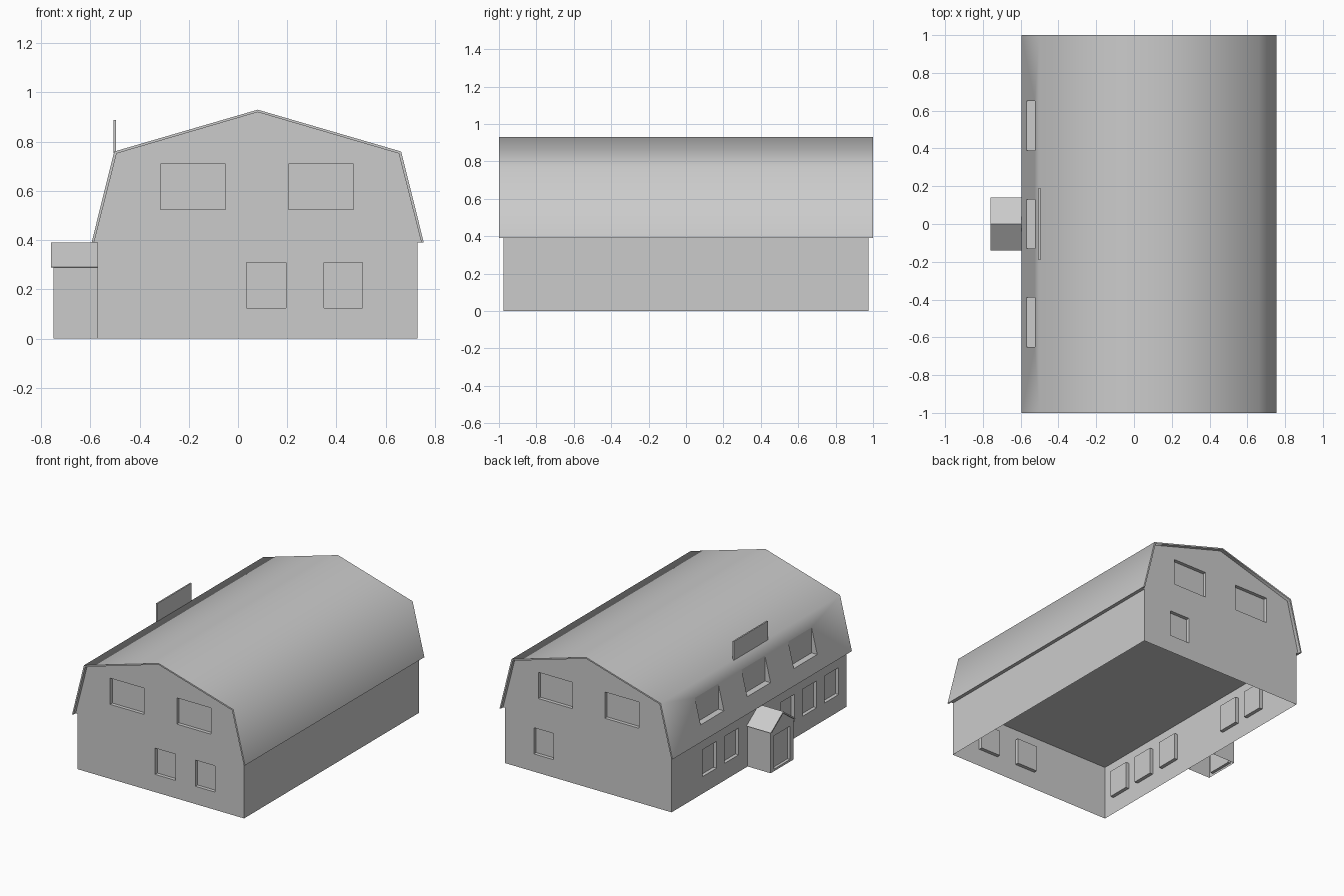
import bpy
import bmesh
import math

cube = bpy.data.objects.get("Cube")
if cube:
    bpy.data.objects.remove(cube, do_unlink=True)

GREY = (0.6, 0.6, 0.6, 1)
grey = bpy.data.materials.new("plain grey")
grey.use_nodes = True
grey.diffuse_color = GREY
grey.node_tree.nodes["Principled BSDF"].inputs["Base Color"].default_value = GREY

MID = 0.08      # ridge position across the house
EAVE = 0.39
WALL = 0.65     # half width between the side walls
END = 0.975     # half length between the gable walls
DEPTH = 0.025   # window recess


def finish(name, bm):
    bmesh.ops.recalc_face_normals(bm, faces=bm.faces)
    mesh = bpy.data.meshes.new(name)
    bm.to_mesh(mesh)
    bm.free()
    mesh.materials.append(grey)
    obj = bpy.data.objects.new(name, mesh)
    bpy.context.collection.objects.link(obj)
    return obj


def extrude(name, points, axis, start, end):
    """Extrude an (across, height) outline along x or y."""
    bm = bmesh.new()
    verts = [bm.verts.new((start, a, z) if axis == "x" else (a, start, z)) for a, z in points]
    face = bm.faces.new(verts)
    new = bmesh.ops.extrude_face_region(bm, geom=[face])["geom"]
    move = (end - start, 0, 0) if axis == "x" else (0, end - start, 0)
    bmesh.ops.translate(bm, vec=move, verts=[v for v in new if isinstance(v, bmesh.types.BMVert)])
    return finish(name, bm)


def boxes(name, spans):
    """One mesh of separate boxes, each given as x, y and z spans."""
    bm = bmesh.new()
    for span in spans:
        verts = bmesh.ops.create_cube(bm, size=1)["verts"]
        for v in verts:
            v.co = [lo + (c + 0.5) * (hi - lo) for c, (lo, hi) in zip(v.co, span)]
    return finish(name, bm)


def cut(obj, spans):
    cutter = boxes("cutter", spans)
    cutter.hide_render = True
    mod = obj.modifiers.new("openings", "BOOLEAN")
    mod.operation = "DIFFERENCE"
    mod.solver = "EXACT"
    mod.object = cutter
    bpy.context.view_layer.objects.active = obj
    bpy.ops.object.modifier_apply(modifier=mod.name)
    bpy.data.objects.remove(cutter, do_unlink=True)


def open_bottom(obj):
    bm = bmesh.new()
    bm.from_mesh(obj.data)
    low = [f for f in bm.faces if all(v.co.z < 0.001 for v in f.verts)]
    bmesh.ops.delete(bm, geom=low, context="FACES")
    bm.to_mesh(obj.data)
    bm.free()


def mirrored(half, middle=MID):
    """Full outline from its right half, listed bottom to top."""
    right = [(middle + a, z) for a, z in half]
    left = [(middle - a, z) for a, z in reversed(half) if a > 0]
    return right + left


# Window and door openings
upper = [((-0.315, -0.05), (0.525, 0.71)), ((0.205, 0.47), (0.525, 0.71))]
lower = [((0.035, 0.195), (0.125, 0.31)), ((0.35, 0.505), (0.125, 0.31))]
front_cuts = [(x, (-1.1, DEPTH - END), z) for x, z in upper + lower]
back_cuts = [(x, (END - DEPTH, 1.1), z) for x, z in upper + lower[1:]]
side_x = (-0.7, MID - WALL + DEPTH)
side_cuts = [(side_x, (y - 0.078, y + 0.078), (0.12, 0.31))
             for y in (-0.81, -0.565, -0.315, 0.305, 0.55)]
roof_cuts = [((-0.8, -0.525), (y - 0.13, y + 0.13), (0.493, 0.72)) for y in (-0.52, 0, 0.52)]

# House walls, hollow below, with recessed windows
walls = extrude("house_walls", mirrored([
    (WALL, 0), (WALL, EAVE), (0.665, EAVE), (0.573, 0.752), (0, 0.92)]), "y", -END, END)
cut(walls, front_cuts + back_cuts + side_cuts + roof_cuts)
open_bottom(walls)

# Ceiling of the ground floor
bm = bmesh.new()
bm.faces.new([bm.verts.new((MID + sx * WALL, sy * END, EAVE - 0.004))
              for sx, sy in ((-1, -1), (-1, 1), (1, 1), (1, -1))])
finish("ceiling", bm)

# Two-pitch roof, smooth over ridge and knees
outer = mirrored([(0.675, EAVE), (0.583, 0.76), (0, 0.93)])
inner = mirrored([(0.665, EAVE), (0.573, 0.752), (0, 0.92)])
roof = extrude("roof", outer + inner[::-1], "y", -1, 1)
cut(roof, roof_cuts)
bpy.ops.object.select_all(action="DESELECT")
roof.select_set(True)
bpy.context.view_layer.objects.active = roof
bpy.ops.object.shade_smooth_by_angle(angle=math.radians(65))
for face in roof.data.polygons:
    if abs(face.normal.x) > 0.999:
        face.use_smooth = False

# Entrance porch with a recessed door
porch = extrude("porch", mirrored([(0.127, 0), (0.127, 0.29), (0, 0.38)], 0),
                "x", -0.75, MID - WALL)
cut(porch, [((-0.8, -0.73), (-0.09, 0.09), (0.015, 0.25))])
open_bottom(porch)
porch_outer = mirrored([(0.14, 0.29), (0, 0.39)], 0)
porch_inner = mirrored([(0.127, 0.288), (0, 0.378)], 0)
extrude("porch_roof", porch_outer + porch_inner[::-1], "x", -0.76, MID - WALL)

# Upright board above the entrance
boxes("board", [((-0.506, -0.496), (-0.19, 0.19), (0.755, 0.888))])
